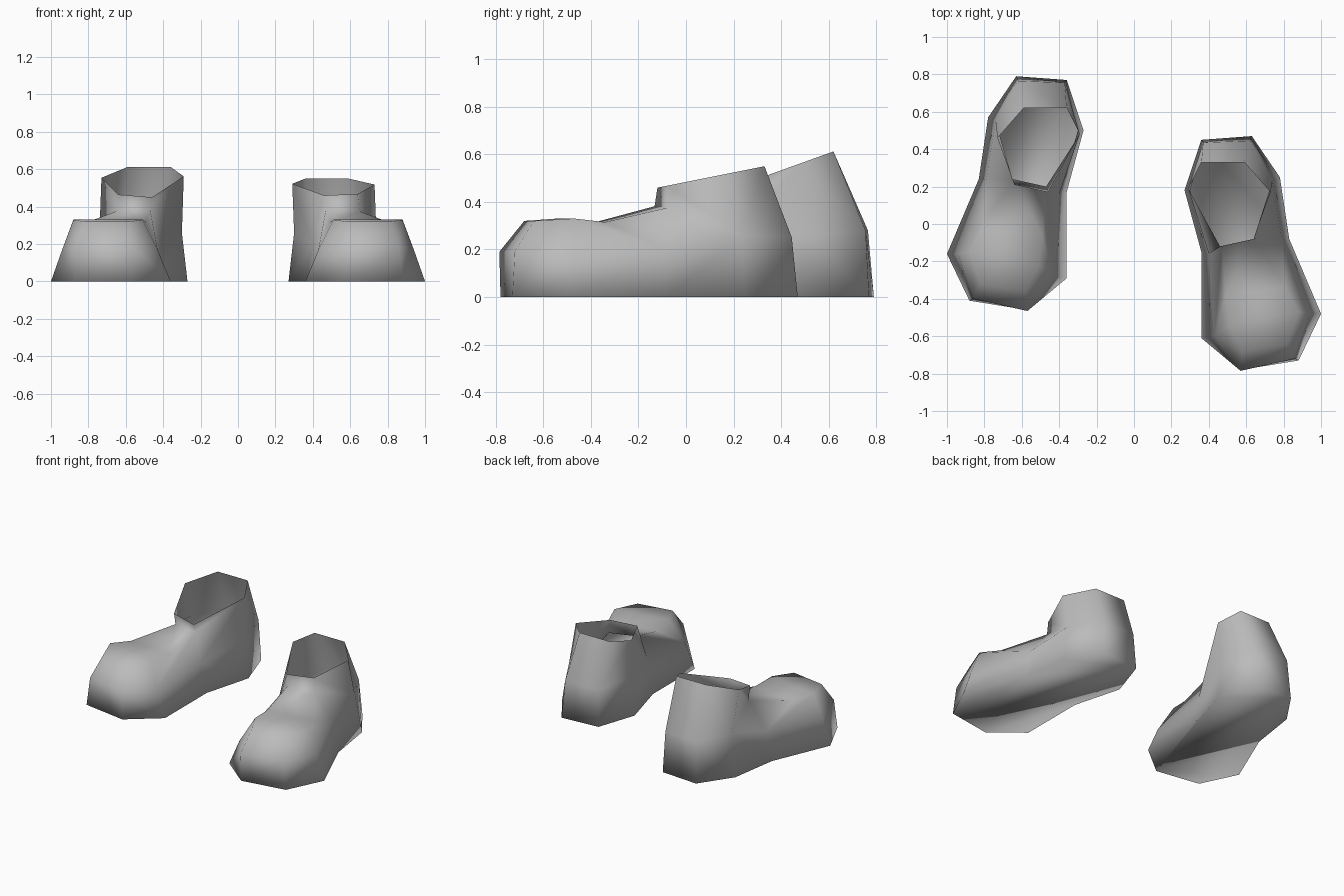
import bpy
import bmesh
from mathutils import Vector

default_cube = bpy.data.objects.get("Cube")
if default_cube:
    bpy.data.objects.remove(default_cube, do_unlink=True)

# One plain grey for both boots
grey = bpy.data.materials.new("plain_grey")
grey.use_nodes = True
colour = (0.5, 0.5, 0.5, 1)
grey.diffuse_color = colour
grey.node_tree.nodes["Principled BSDF"].inputs["Base Color"].default_value = colour

# Sole outline: toe, outer side, heel, inner side
SOLE = [(.57, -.78), (.88, -.73), (1, -.48), (.83, -.08), (.78, .25),
        (.63, .47), (.36, .45), (.27, .18), (.36, -.15), (.36, -.61)]

# Widest ring of the upper, point for point above the sole outline
SIDE = [(.57, -.785, .19), (.86, -.72, .19), (.94, -.48, .17), (.79, -.08, .2),
        (.74, .23, .26), (.62, .445, .25), (.37, .435, .25), (.3, .18, .26),
        (.4, -.16, .2), (.43, -.6, .17)]

# Top of the foot as inner and outer pairs, from toe to ankle crease
INSTEP = [((.58, -.68, .32), (.82, -.64, .32)),
          ((.51, -.54, .33), (.88, -.47, .33)),
          ((.49, -.38, .315), (.81, -.34, .315)),
          ((.47, -.12, .385), (.65, -.08, .375))]

# Ankle opening: front outer, outer, back outer, back inner, inner, front inner
RIM = [(.64, -.08), (.73, .17), (.59, .33), (.36, .33), (.29, .19), (.46, -.12)]


def build_boot(name, mirror, shift, lean, lift):
    """One boot: closed sole, toe and instep, and an open leaning collar."""
    bm = bmesh.new()

    def point(x, y, z):
        return bm.verts.new(Vector((x * mirror, y + shift, z)))

    sole = [point(x, y, 0) for x, y in SOLE]
    side = [point(x, y, z + (lift if y > .2 else 0)) for x, y, z in SIDE]
    inner = [point(*pair[0]) for pair in INSTEP]
    outer = [point(*pair[1]) for pair in INSTEP]
    rim = [point(x, y - lift, .51 + lean * (y - .13) + lift) for x, y in RIM]

    # Sole and lower wall
    bm.faces.new(reversed(sole))
    for i in range(len(sole)):
        j = (i + 1) % len(sole)
        bm.faces.new((sole[i], sole[j], side[j], side[i]))

    # Toe cap and instep strip
    for i in range(len(INSTEP) - 1):
        bm.faces.new((inner[i], outer[i], outer[i + 1], inner[i + 1]))
    bm.faces.new((side[0], side[1], outer[0], inner[0]))
    bm.faces.new((side[1], side[2], outer[1], outer[0]))
    bm.faces.new((side[2], side[3], outer[3], outer[2], outer[1]))
    bm.faces.new((side[9], side[0], inner[0], inner[1]))
    bm.faces.new((side[8], side[9], inner[1], inner[2], inner[3]))

    # Collar: sides, heel and front
    bm.faces.new((side[3], side[4], rim[1], rim[0], outer[3]))
    for i in range(4, 7):
        bm.faces.new((side[i], side[i + 1], rim[i - 2], rim[i - 3]))
    bm.faces.new((side[7], side[8], inner[3], rim[5], rim[4]))
    bm.faces.new((inner[3], outer[3], rim[0], rim[5]))

    bmesh.ops.recalc_face_normals(bm, faces=bm.faces)
    for face in bm.faces:
        face.smooth = True
    mesh = bpy.data.meshes.new(name)
    bm.to_mesh(mesh)
    bm.free()
    mesh.materials.append(grey)
    boot = bpy.data.objects.new(name, mesh)
    bpy.context.collection.objects.link(boot)


# The left boot steps ahead; the right one stands back with a steeper collar
build_boot("left_boot", 1, 0, .2, 0)
build_boot("right_boot", -1, .32, .36, .03)
